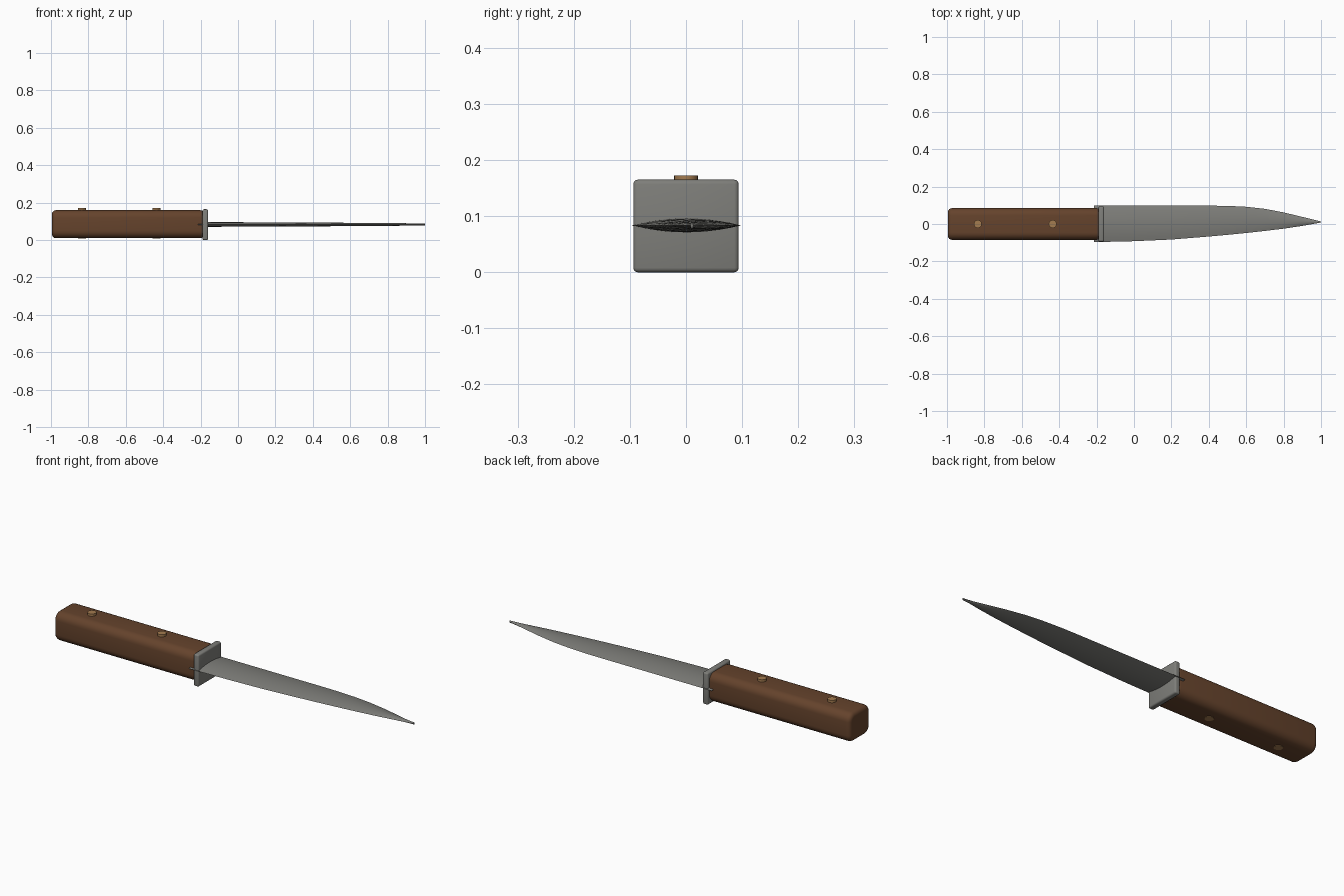
import bpy, bmesh, math
from mathutils import Matrix

cube = bpy.data.objects.get("Cube")
if cube:
    bpy.data.objects.remove(cube, do_unlink=True)


def material(name, rgb):
    m = bpy.data.materials.new(name)
    m.use_nodes = True
    m.diffuse_color = (*rgb, 1)
    m.node_tree.nodes["Principled BSDF"].inputs["Base Color"].default_value = (*rgb, 1)
    return m


steel = material("steel", (0.21, 0.21, 0.195))
wood = material("brown wood", (0.13, 0.056, 0.025))
brass = material("brass", (0.37, 0.20, 0.08))


def add(name, bm, mat, angle=40):
    bmesh.ops.recalc_face_normals(bm, faces=bm.faces)
    mesh = bpy.data.meshes.new(name)
    bm.to_mesh(mesh)
    bm.free()
    mesh.materials.append(mat)
    ob = bpy.data.objects.new(name, mesh)
    bpy.context.collection.objects.link(ob)
    bpy.ops.object.select_all(action="DESELECT")
    ob.select_set(True)
    bpy.context.view_layer.objects.active = ob
    bpy.ops.object.shade_smooth_by_angle(angle=math.radians(angle))
    return ob


def box(lo, hi):
    bm = bmesh.new()
    bmesh.ops.create_cube(bm, size=1)
    for v in bm.verts:
        v.co = [a + (b - a) * (c + 0.5) for a, b, c in zip(lo, hi, v.co)]
    return bm


def bevel(bm, edges, width, segments):
    bmesh.ops.bevel(bm, geom=edges, offset=width, segments=segments,
                    profile=0.5, affect="EDGES", clamp_overlap=True)


# Handle: long edges rounded widely, end rims rounded slightly
bm = box((-0.995, -0.085, 0.01), (-0.18, 0.085, 0.16))
bevel(bm, [e for e in bm.edges if abs(e.verts[0].co.x - e.verts[1].co.x) > 0.1], 0.04, 6)
bevel(bm, [e for e in bm.edges if abs(e.verts[0].co.x - e.verts[1].co.x) < 1e-4
           and any(len(f.verts) > 4 for f in e.link_faces)], 0.022, 4)
add("handle", bm, wood)

# Guard plate
bm = box((-0.19, -0.094, 0), (-0.16, 0.094, 0.165))
bevel(bm, list(bm.edges), 0.008, 3)
add("guard", bm, steel)

# Rivets running through the handle
for name, x in (("rear_rivet", -0.835), ("front_rivet", -0.435)):
    bm = bmesh.new()
    bmesh.ops.create_cone(bm, cap_ends=True, segments=24, radius1=0.021, radius2=0.021,
                          depth=0.164, matrix=Matrix.Translation((x, 0, 0.09)))
    add(name, bm, brass)

# Blade: lens-shaped sections swept along spine and edge outlines
STATIONS = [  # x, cutting edge y, spine y, half thickness
    (-0.215, -0.097, 0.098, 0.0125), (0.0, -0.092, 0.098, 0.012),
    (0.2, -0.083, 0.098, 0.011), (0.4, -0.067, 0.098, 0.010),
    (0.5, -0.058, 0.097, 0.0095), (0.6, -0.048, 0.092, 0.009),
    (0.7, -0.037, 0.081, 0.008), (0.8, -0.025, 0.062, 0.0075),
    (0.9, -0.010, 0.038, 0.0065), (1.0, 0.008, 0.013, 0.0055)]
N = 10
bm = bmesh.new()
rings = []
for x, edge, spine, half in STATIONS:
    ring = []
    for i in range(2 * N):
        t = i / N if i <= N else 2 - i / N
        side = 1 if i < N else -1
        z = 0.0835 + side * half * 4 * t * (1 - t)
        ring.append(bm.verts.new((x, edge + (spine - edge) * t, z)))
    rings.append(ring)
for a, b in zip(rings, rings[1:]):
    for i in range(2 * N):
        j = (i + 1) % (2 * N)
        bm.faces.new((a[i], a[j], b[j], b[i]))
bm.faces.new(rings[0])
bm.faces.new(rings[-1])
add("blade", bm, steel, 25)
